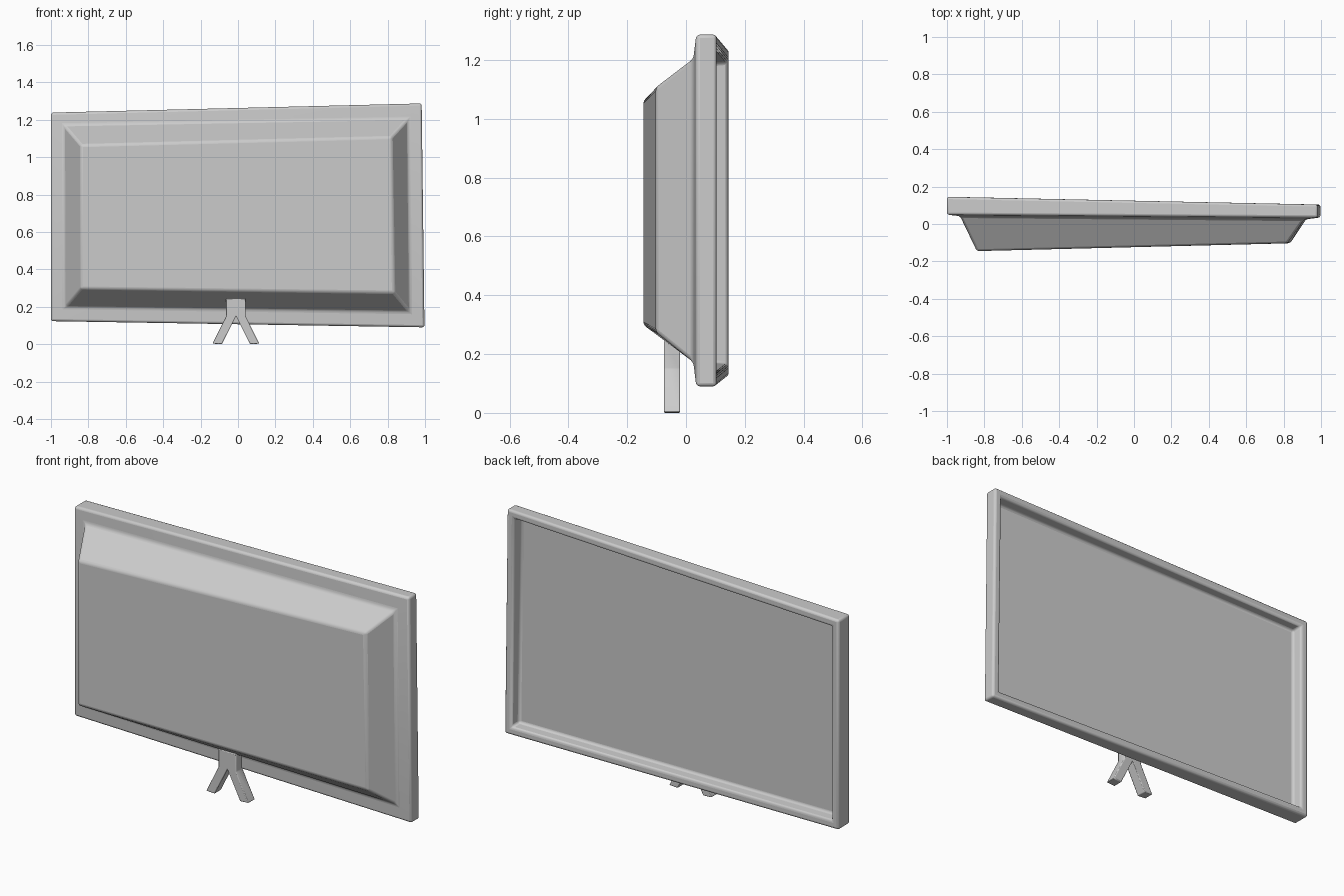
import bpy, bmesh

if "Cube" in bpy.data.objects:
    bpy.data.objects.remove(bpy.data.objects["Cube"])


def finish(bm, name, bevel, segments):
    bmesh.ops.recalc_face_normals(bm, faces=bm.faces)
    mesh = bpy.data.meshes.new(name)
    bm.to_mesh(mesh)
    bm.free()
    ob = bpy.data.objects.new(name, mesh)
    bpy.context.collection.objects.link(ob)
    mod = ob.modifiers.new("soft_edges", 'BEVEL')
    mod.width = bevel
    mod.segments = segments
    mod.limit_method = 'ANGLE'
    mod.angle_limit = 0.4
    bpy.ops.object.select_all(action='DESELECT')
    ob.select_set(True)
    bpy.context.view_layer.objects.active = ob
    bpy.ops.object.shade_smooth_by_angle(angle=0.6)
    return ob


# Skewed outline corners: top left, top right, bottom right, bottom left
OUTER = [(-1.0, 1.238), (0.982, 1.287), (0.997, 0.09), (-1.0, 0.123)]
BASE = [(-0.93, 1.17), (0.91, 1.205), (0.92, 0.172), (-0.925, 0.198)]
PANEL = [(-0.84, 1.065), (0.82, 1.107), (0.835, 0.275), (-0.84, 0.297)]
SIGNS = [(1, -1), (-1, -1), (-1, 1), (1, 1)]


def ring(bm, quad, y_left, y_right, inset=0.0):
    return [bm.verts.new((x + sx * inset, y_left if x < 0 else y_right, z + sz * inset))
            for (x, z), (sx, sz) in zip(quad, SIGNS)]


# Television body: recessed screen, bezel, rim and tapered rear housing
bm = bmesh.new()
rings = [
    ring(bm, OUTER, 0.087, 0.045, 0.047),
    ring(bm, OUTER, 0.145, 0.104, 0.042),
    ring(bm, OUTER, 0.145, 0.104),
    ring(bm, OUTER, 0.05, 0.035),
    ring(bm, BASE, 0.042, 0.025),
    ring(bm, PANEL, -0.145, -0.103),
]
for a, b in zip(rings, rings[1:]):
    for i in range(4):
        j = (i + 1) % 4
        bm.faces.new((a[i], a[j], b[j], b[i]))
bm.faces.new(rings[0])
bm.faces.new(rings[-1])
finish(bm, "television_body", 0.012, 3)

# Forked stand: extruded profile
cx = -0.011
half = [(0.052, 0.245), (0.052, 0.15), (0.125, 0.003), (0.075, 0.0), (0, 0.15)]
profile = [(cx + x, z) for x, z in half] + [(cx - x, z) for x, z in reversed(half[:-1])]
bm = bmesh.new()
front = bm.faces.new([bm.verts.new((x, -0.075, z)) for x, z in profile])
ext = bmesh.ops.extrude_face_region(bm, geom=[front], use_keep_orig=True)
bmesh.ops.translate(bm, vec=(0, 0.055, 0),
                    verts=[v for v in ext["geom"] if isinstance(v, bmesh.types.BMVert)])
finish(bm, "forked_stand", 0.004, 2)
